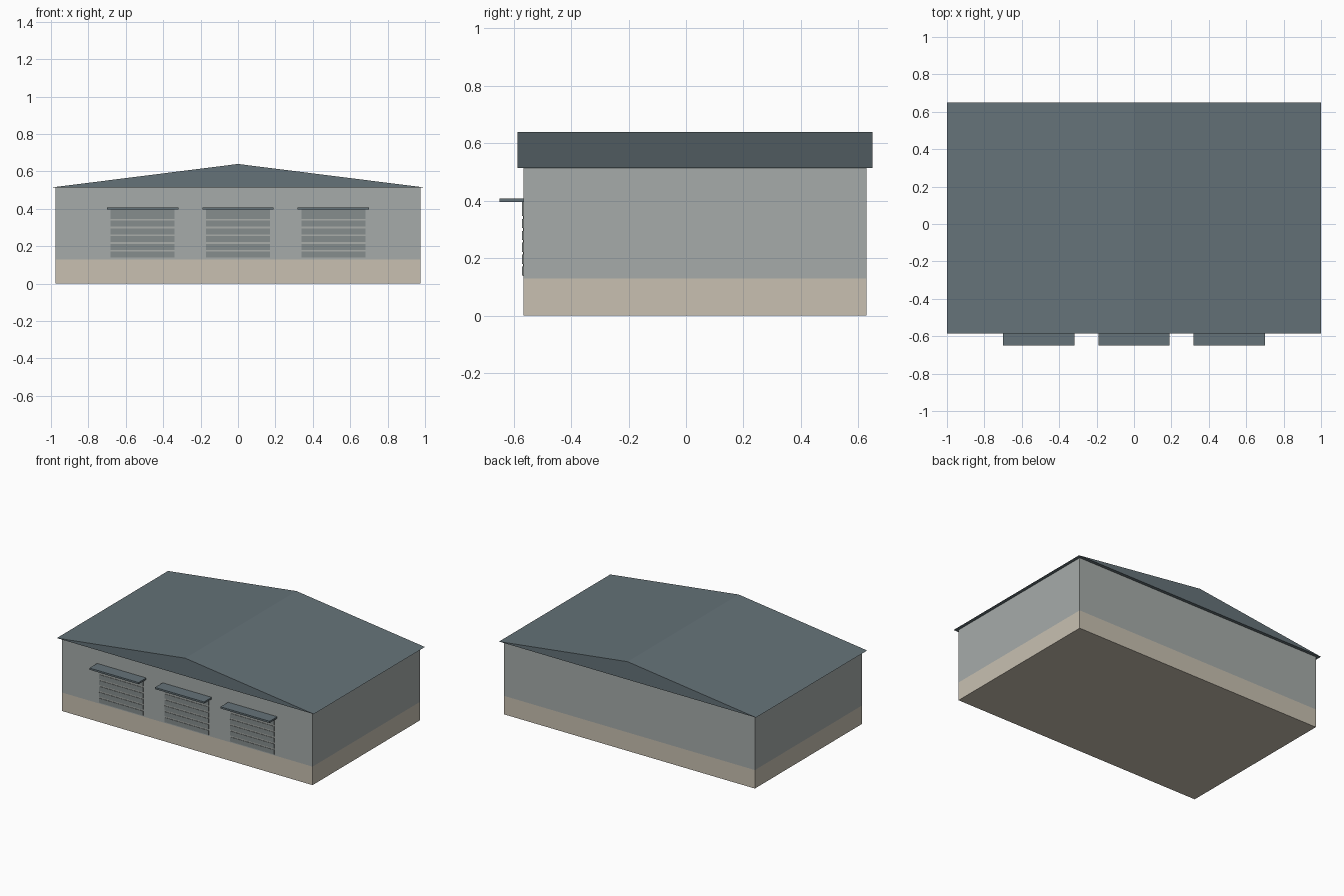
import bpy, bmesh

if "Cube" in bpy.data.objects:
    bpy.data.objects.remove(bpy.data.objects["Cube"])


def material(name, rgb):
    m = bpy.data.materials.new(name)
    m.diffuse_color = (*rgb, 1)
    m.use_nodes = True
    m.node_tree.nodes["Principled BSDF"].inputs["Base Color"].default_value = m.diffuse_color
    return m


WALL = material("wall_grey", (0.38, 0.41, 0.40))
STONE = material("base_beige", (0.58, 0.53, 0.44))
ROOF = material("roof_slate", (0.13, 0.17, 0.19))
SLAT = material("slat_grey", (0.24, 0.27, 0.27))
BACK = material("door_backing", (0.40, 0.42, 0.40))


def finish(name, bm, mat):
    bmesh.ops.recalc_face_normals(bm, faces=bm.faces[:])
    mesh = bpy.data.meshes.new(name)
    bm.to_mesh(mesh)
    bm.free()
    mesh.materials.append(mat)
    obj = bpy.data.objects.new(name, mesh)
    bpy.context.collection.objects.link(obj)
    return obj


def add_box(bm, x, y, z):
    """Box from (min, max) ranges on each axis."""
    verts = bmesh.ops.create_cube(bm, size=1)["verts"]
    for v in verts:
        v.co = [r[0] if c < 0 else r[1] for c, r in zip(v.co, (x, y, z))]


def box(name, x, y, z, mat):
    bm = bmesh.new()
    add_box(bm, x, y, z)
    return finish(name, bm, mat)


FRONT, REAR = -0.565, 0.628
BASE_TOP, EAVE, RIDGE = 0.13, 0.514, 0.64

# Plinth and walls
box("plinth", (-0.976, 0.976), (FRONT, REAR), (0, BASE_TOP), STONE)
box("walls", (-0.976, 0.976), (FRONT, REAR), (BASE_TOP, EAVE), WALL)

# Low gable roof: triangle swept front to back
bm = bmesh.new()
tri = bm.faces.new([bm.verts.new((x, -0.586, z))
                    for x, z in ((-1, EAVE), (1, EAVE), (0, RIDGE))])
swept = bmesh.ops.extrude_face_region(bm, geom=[tri], use_keep_orig=True)["geom"]
bmesh.ops.translate(bm, vec=(0, 1.236, 0),
                    verts=[g for g in swept if isinstance(g, bmesh.types.BMVert)])
finish("roof", bm, ROOF)

# Three loading doors, each with backing, slats and a flat canopy
for side, cx in (("left", -0.51), ("middle", 0), ("right", 0.51)):
    xs = (cx - 0.171, cx + 0.171)
    box(f"{side}_door_panel", xs, (FRONT - 0.003, FRONT + 0.005), (0.138, 0.398), BACK)
    bm = bmesh.new()
    for i in range(6):
        z = 0.139 + i * 0.0415
        top = 0.397 if i == 5 else z + 0.032
        add_box(bm, xs, (FRONT - 0.006, FRONT), (z, top))
    finish(f"{side}_door_slats", bm, SLAT)
    box(f"{side}_canopy", (cx - 0.191, cx + 0.191), (-0.65, FRONT + 0.003),
        (0.396, 0.408), ROOF)
